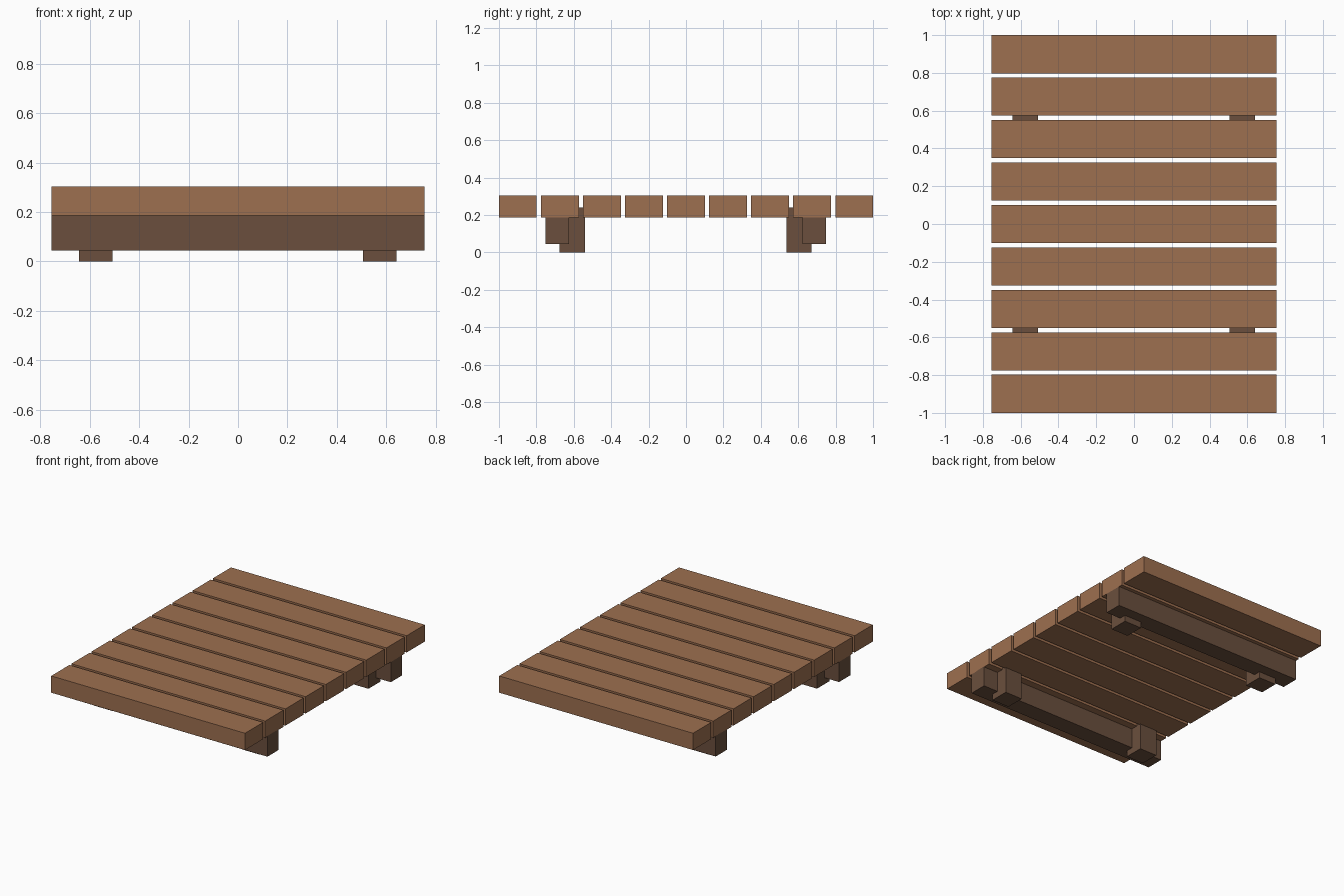
import bpy

if "Cube" in bpy.data.objects:
    bpy.data.objects.remove(bpy.data.objects["Cube"])


def material(name, color):
    m = bpy.data.materials.new(name)
    m.diffuse_color = (*color, 1.0)
    m.use_nodes = True
    m.node_tree.nodes["Principled BSDF"].inputs["Base Color"].default_value = m.diffuse_color
    return m


light_wood = material("light_wood", (0.34, 0.16, 0.08))
dark_wood = material("dark_wood", (0.145, 0.078, 0.047))


def box(name, x, y, z, mat):
    """Box from (min, max) ranges on each axis."""
    bpy.ops.mesh.primitive_cube_add(size=1)
    ob = bpy.context.object
    ob.name = name
    ranges = (x, y, z)
    ob.location = [(a + b) / 2 for a, b in ranges]
    ob.scale = [b - a for a, b in ranges]
    bpy.ops.object.transform_apply(location=False, rotation=False, scale=True)
    ob.data.materials.append(mat)
    return ob


HALF_X = 0.755
PLANKS, PLANK_W = 9, 0.202
pitch = (2.0 - PLANK_W) / (PLANKS - 1)

# Deck planks
for i in range(PLANKS):
    y0 = -1.0 + i * pitch
    box(f"deck_plank_{i + 1}", (-HALF_X, HALF_X), (y0, y0 + PLANK_W),
        (0.186, 0.304), light_wood)

# Cross beams and the posts standing against their inner sides
for side, beam_y, post_y in (("front", (-0.751, -0.625), (-0.676, -0.54)),
                             ("back", (0.622, 0.748), (0.536, 0.672))):
    box(f"{side}_beam", (-HALF_X, HALF_X), beam_y, (0.044, 0.19), dark_wood)
    box(f"{side}_left_post", (-0.643, -0.507), post_y, (0.0, 0.24), dark_wood)
    box(f"{side}_right_post", (0.505, 0.641), post_y, (0.0, 0.24), dark_wood)
